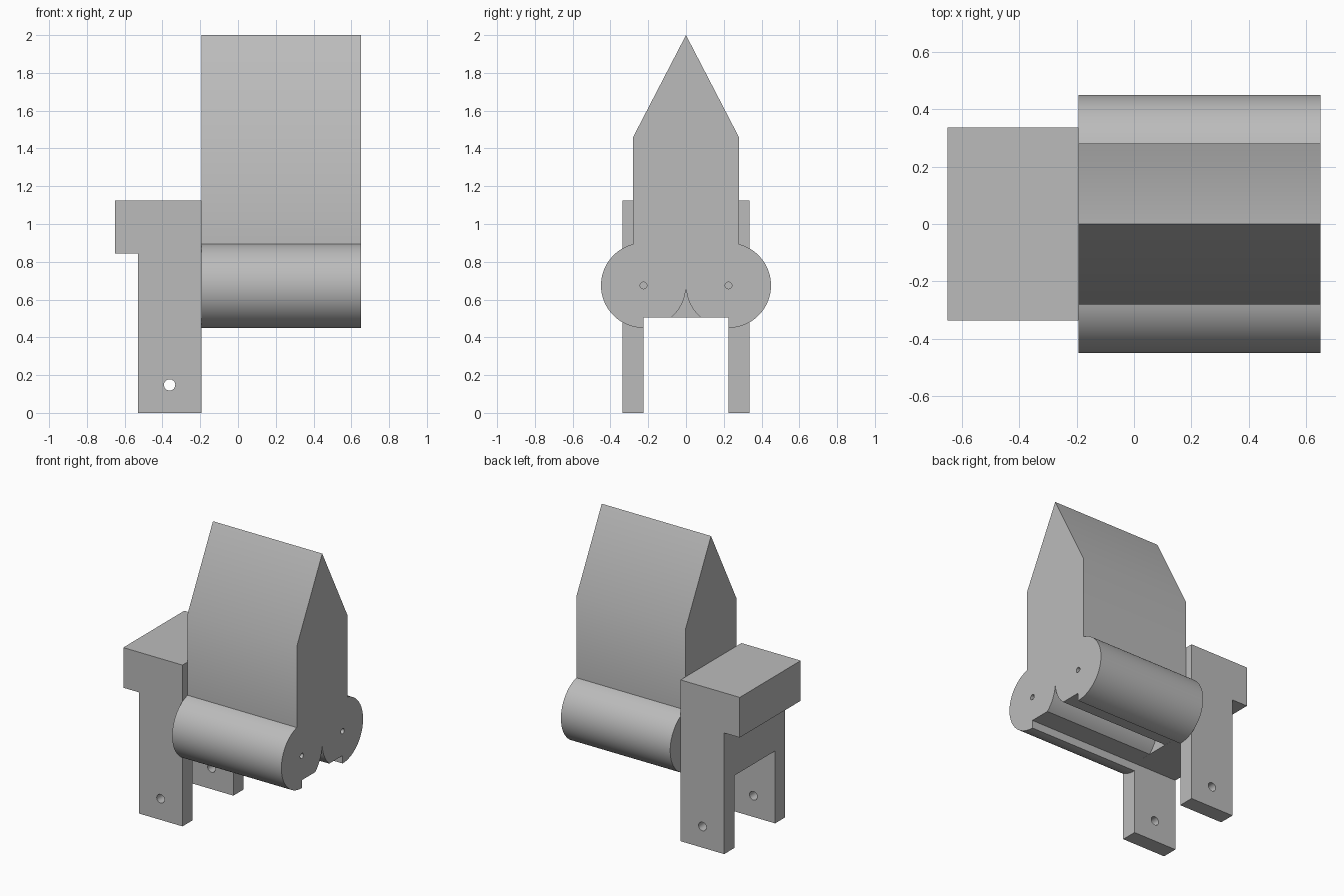
import bpy, bmesh, math
from mathutils import Matrix

cube = bpy.data.objects.get("Cube")
if cube:
    bpy.data.objects.remove(cube)

grey = bpy.data.materials.new("plain_grey")
grey.use_nodes = True
colour = (0.5, 0.5, 0.5, 1)
grey.diffuse_color = colour
grey.node_tree.nodes["Principled BSDF"].inputs["Base Color"].default_value = colour


def add_object(name, bm):
    bmesh.ops.recalc_face_normals(bm, faces=bm.faces)
    mesh = bpy.data.meshes.new(name)
    bm.to_mesh(mesh)
    bm.free()
    mesh.materials.append(grey)
    obj = bpy.data.objects.new(name, mesh)
    bpy.context.collection.objects.link(obj)
    return obj


def extrude(name, points, offset):
    bm = bmesh.new()
    face = bm.faces.new([bm.verts.new(p) for p in points])
    new = bmesh.ops.extrude_face_region(bm, geom=[face])["geom"]
    bmesh.ops.translate(bm, vec=offset, verts=[v for v in new if isinstance(v, bmesh.types.BMVert)])
    return add_object(name, bm)


def cut(obj, cutter):
    mod = obj.modifiers.new("cut", "BOOLEAN")
    mod.operation = "DIFFERENCE"
    mod.solver = "EXACT"
    mod.object = cutter
    bpy.ops.object.select_all(action="DESELECT")
    bpy.context.view_layer.objects.active = obj
    obj.select_set(True)
    bpy.ops.object.modifier_apply(modifier=mod.name)
    bpy.data.objects.remove(cutter)


def drill(obj, radius, axis, centre):
    bm = bmesh.new()
    bmesh.ops.create_cone(bm, cap_ends=True, segments=24, radius1=radius, radius2=radius, depth=3,
                          matrix=Matrix.Translation(centre) @ Matrix.Rotation(math.pi / 2, 4, axis))
    cutter = add_object("hole_cutter", bm)
    cutter.hide_render = True
    cut(obj, cutter)


JOIN, END = -0.193, 0.65
R, AXIS_Z, WALL = 0.225, 0.675, 0.28


def arc(start, end, steps):
    angles = [math.radians(start + (end - start) * i / steps) for i in range(steps + 1)]
    return [(R + R * math.cos(a), AXIS_Z + R * math.sin(a)) for a in angles]


# Gabled body with two rounded rails, drawn as half a section and mirrored
top_angle = math.degrees(math.acos((WALL - R) / R))
half = [(WALL, 1.46)] + arc(top_angle, -90, 40) + [(R, 0.505)] + arc(-131, -175, 10)
section = [(0, 2)] + half + [(0, 0.655)] + [(-y, z) for y, z in reversed(half)]
body = extrude("gabled_body", [(JOIN, y, z) for y, z in section], (END - JOIN, 0, 0))
for side in (-1, 1):
    drill(body, 0.018, "Y", (0.5, side * R, AXIS_Z))

# Bracket with a rear overhang, opened into two legs
profile = [(JOIN, 0), (JOIN, 1.125), (-0.65, 1.125), (-0.65, 0.845), (-0.53, 0.845), (-0.53, 0)]
bracket = extrude("leg_bracket", [(x, -0.336, z) for x, z in profile], (0, 0.672, 0))
opening = [(-1, -R, -0.2), (-1, R, -0.2), (-1, R, 0.505), (-1, -R, 0.505)]
cut(bracket, extrude("opening_cutter", opening, (2, 0, 0)))
drill(bracket, 0.03, "X", (-0.362, 0, 0.148))

# Smooth the round surfaces and keep hard edges
for obj in (body, bracket):
    bpy.ops.object.select_all(action="DESELECT")
    obj.select_set(True)
    bpy.context.view_layer.objects.active = obj
    bpy.ops.object.shade_smooth_by_angle()
